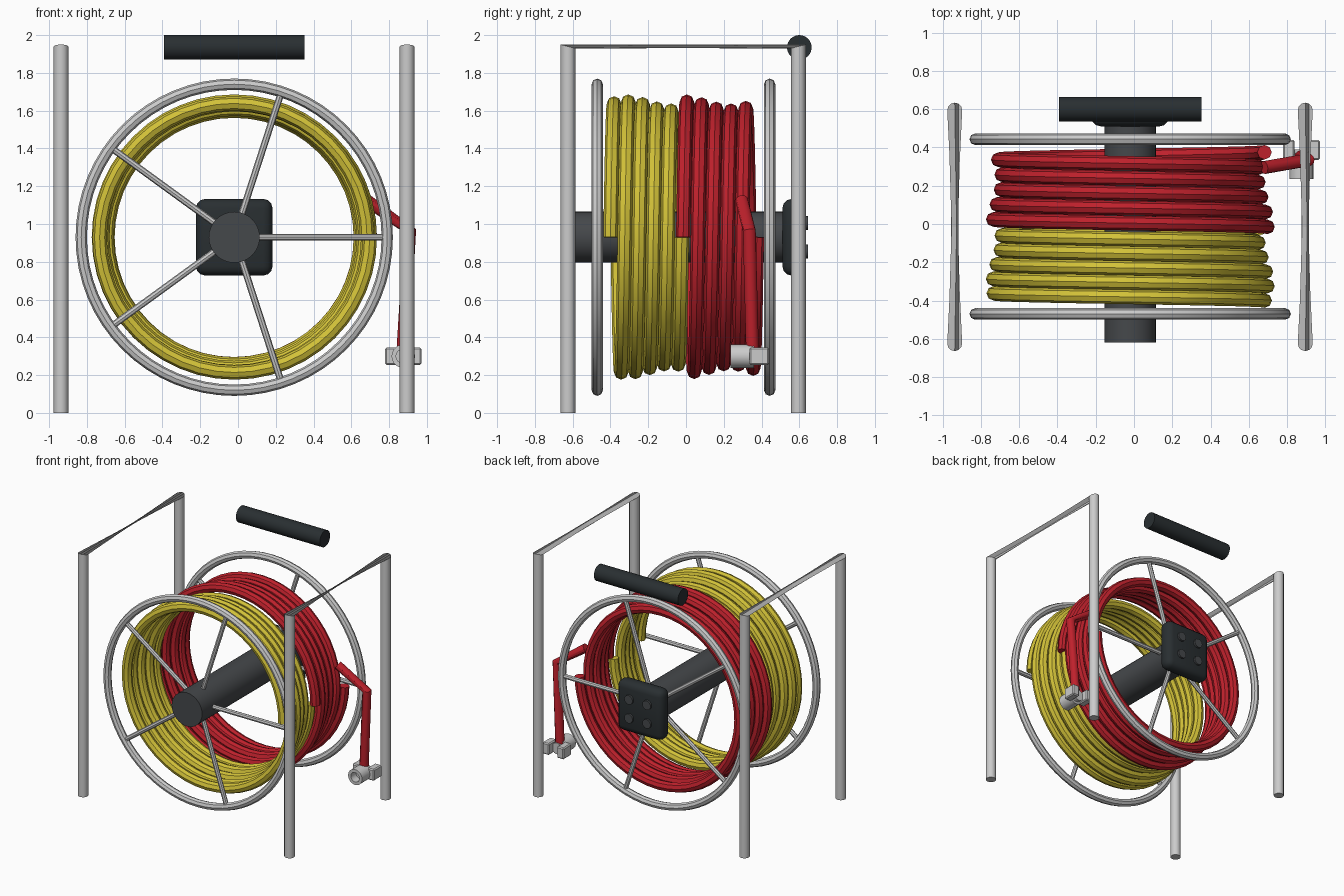
import bpy, bmesh, math
from mathutils import Vector, Matrix

if "Cube" in bpy.data.objects:
    bpy.data.objects.remove(bpy.data.objects["Cube"])

CX, CZ = -0.02, 0.93            # reel axis
TAU = math.tau


def material(name, rgb):
    m = bpy.data.materials.new(name)
    m.diffuse_color = (*rgb, 1)
    m.use_nodes = True
    m.node_tree.nodes["Principled BSDF"].inputs["Base Color"].default_value = m.diffuse_color
    return m


YELLOW = material("yellow_rubber", (0.65, 0.54, 0.04))
RED = material("red_rubber", (0.52, 0.015, 0.025))
DARK = material("dark_metal", (0.06, 0.065, 0.07))
BLACK = material("black_plastic", (0.022, 0.028, 0.031))


def finish(bm, name, mat=None, smooth=True):
    bmesh.ops.recalc_face_normals(bm, faces=bm.faces)
    me = bpy.data.meshes.new(name)
    bm.to_mesh(me)
    bm.free()
    ob = bpy.data.objects.new(name, me)
    bpy.context.collection.objects.link(ob)
    if mat:
        me.materials.append(mat)
    if smooth:
        bpy.ops.object.select_all(action='DESELECT')
        ob.select_set(True)
        bpy.context.view_layer.objects.active = ob
        bpy.ops.object.shade_smooth_by_angle(angle=math.radians(32))
    return ob


def skin(bm, rings, closed=False, shift=None):
    """Join rings of vertices with quads; shift twists a given span."""
    n = len(rings[0])
    vs = [[bm.verts.new(p) for p in ring] for ring in rings]
    spans = len(vs) if closed else len(vs) - 1
    for k in range(spans):
        a, b = vs[k], vs[(k + 1) % len(vs)]
        s = shift.get(k, 0) if shift else 0
        for i in range(n):
            bm.faces.new((a[i], a[(i + 1) % n], b[(i + 1 + s) % n], b[(i + s) % n]))
    if not closed:
        bm.faces.new(vs[0])
        bm.faces.new(vs[-1])


def tube(name, pts, r, sides=8, closed=False, mat=None):
    """Sweep a round section along a path that never runs along y."""
    pts = [Vector(p) for p in pts]
    rings = []
    for i, p in enumerate(pts):
        a = pts[i - 1] if (i or closed) else p
        b = pts[(i + 1) % len(pts)] if (i < len(pts) - 1 or closed) else p
        t = (b - a).normalized()
        u = t.cross(Vector((0, 1, 0))).normalized()
        w = u.cross(t)
        rings.append([p + r * (u * math.cos(TAU * k / sides) + w * math.sin(TAU * k / sides))
                      for k in range(sides)])
    bm = bmesh.new()
    skin(bm, rings, closed)
    return finish(bm, name, mat)


def rod(name, a, b, r, sides=32, mat=None):
    a, b = Vector(a), Vector(b)
    bm = bmesh.new()
    m = Matrix.Translation((a + b) / 2) @ (b - a).to_track_quat('Z', 'Y').to_matrix().to_4x4()
    bmesh.ops.create_cone(bm, cap_ends=True, segments=sides, radius1=r, radius2=r,
                          depth=(b - a).length, matrix=m)
    return finish(bm, name, mat)


def box(name, lo, hi, bevel, mat=None, segs=3):
    lo, hi = Vector(lo), Vector(hi)
    bm = bmesh.new()
    bmesh.ops.create_cube(bm, size=1, matrix=Matrix.Translation((lo + hi) / 2)
                          @ Matrix.Diagonal((*(hi - lo), 1)))
    bmesh.ops.bevel(bm, geom=bm.edges[:], offset=bevel, segments=segs, profile=0.5, affect='EDGES')
    return finish(bm, name, mat)


def polar(r, a, y):
    return (CX + r * math.cos(a), y, CZ + r * math.sin(a))


# Side frames: two posts joined by a twisted, pinched top bar
def side_frame(name, x):
    n, r, yf, yb, top = 12, 0.039, -0.625, 0.595, 1.94

    def ring(y, z, tilt):
        return [(x + r * math.cos(TAU * k / n), y + r * math.sin(TAU * k / n),
                 z + tilt * math.sin(TAU * k / n)) for k in range(n)]
    bm = bmesh.new()
    skin(bm, [ring(yf, 0, 0), ring(yf, top, -0.01), ring(yb, top, 0.01), ring(yb, 0, 0)],
         shift={1: 5})
    finish(bm, name)


side_frame("left_frame", -0.937)
side_frame("right_frame", 0.895)

# Grip bar
rod("handle", (-0.393, 0.6, 1.935), (0.352, 0.6, 1.935), 0.065, mat=BLACK)

# Reel wheels with five spokes each
for side, y in (("front", -0.47), ("back", 0.443)):
    tube(side + "_rim", [polar(0.81, TAU * i / 64, y) for i in range(64)], 0.03, closed=True)
    for s in range(5):
        a = TAU * s / 5
        tube(f"{side}_spoke_{s + 1}", [polar(0.05, a, y), polar(0.80, a, y)], 0.018)

# Axle, motor plate and its studs
rod("axle", (CX, -0.62, CZ), (CX, 0.54, CZ), 0.135, mat=DARK)
box("hub_plate", (CX - 0.203, 0.51, CZ - 0.203), (CX + 0.203, 0.63, CZ + 0.203), 0.05, BLACK)
for i, (sx, sz) in enumerate(((-1, -1), (1, -1), (-1, 1), (1, 1))):
    x, z = CX + 0.08 * sx, CZ + 0.075 * sz
    rod(f"plate_stud_{i + 1}", (x, 0.6, z), (x, 0.645, z), 0.037, 12, DARK)


# Wound hoses: five slightly uneven turns each
def coil(name, y0, y1, peak, mat):
    turns, seg = 5, 48
    pts = []
    for i in range(turns * seg + 1):
        t = i / seg
        r = 0.694 + 0.024 * math.cos((t - peak) * 1.03)
        pts.append(polar(r, TAU * t, y0 + (y1 - y0) * t / turns))
    tube(name, pts, 0.038, mat=mat)


coil("yellow_hose_coil", -0.40, -0.022, 1.15, YELLOW)
coil("red_hose_coil", -0.015, 0.375, 0.1, RED)

# Loose hose end hanging down to the coupling
tube("hose_tail", [(0.68, 0.295, 1.125), (0.91, 0.335, 0.965), (0.872, 0.352, 0.31)],
     0.034, 12, mat=RED)

# Coupling: hollow collar, core and two lugs
VX, VZ = 0.875, 0.30
bm = bmesh.new()
profile = [(0.062, 0.235), (0.062, 0.36), (0.038, 0.36), (0.038, 0.235)]
skin(bm, [[(VX + r * math.cos(TAU * k / 24), y, VZ + r * math.sin(TAU * k / 24))
           for r, y in profile] for k in range(24)], closed=True)
finish(bm, "coupling_collar")
rod("coupling_core", (VX, 0.30, VZ), (VX, 0.39, VZ), 0.045, 24)
for side, s in (("left", -1), ("right", 1)):
    x0, x1 = sorted((VX + s * 0.035, VX + s * 0.096))
    box(side + "_coupling_lug", (x0, 0.335, VZ - 0.046), (x1, 0.44, VZ + 0.046), 0.008, segs=1)
